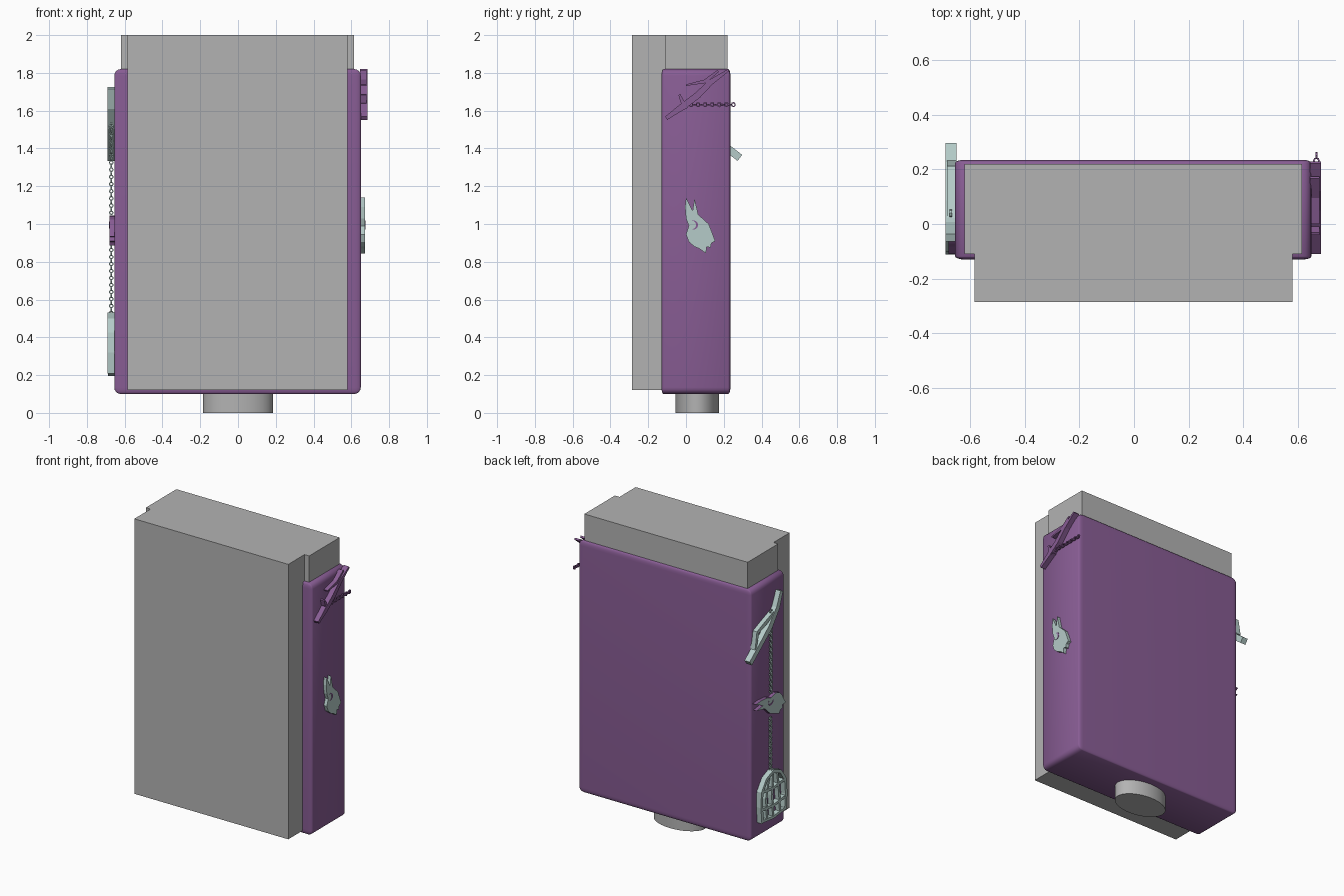
import bpy, bmesh, math
from mathutils import Vector, Matrix

if "Cube" in bpy.data.objects:
    bpy.data.objects.remove(bpy.data.objects["Cube"], do_unlink=True)


def material(name, rgb):
    m = bpy.data.materials.new(name)
    m.use_nodes = True
    m.diffuse_color = (*rgb, 1)
    m.node_tree.nodes["Principled BSDF"].inputs["Base Color"].default_value = (*rgb, 1)
    return m


GREY = material("plain grey", (0.45, 0.45, 0.45))
PURPLE = material("purple", (0.25, 0.11, 0.3))
PALE = material("pale mint", (0.46, 0.6, 0.58))


def finish(name, bm, *mats):
    bmesh.ops.recalc_face_normals(bm, faces=bm.faces)
    mesh = bpy.data.meshes.new(name)
    bm.to_mesh(mesh)
    bm.free()
    ob = bpy.data.objects.new(name, mesh)
    bpy.context.collection.objects.link(ob)
    for m in mats:
        mesh.materials.append(m)
    return ob


def smooth(ob, angle):
    bpy.ops.object.select_all(action="DESELECT")
    ob.select_set(True)
    bpy.context.view_layer.objects.active = ob
    bpy.ops.object.shade_smooth_by_angle(angle=math.radians(angle))


def add_box(bm, lo, hi):
    lo, hi = Vector(lo), Vector(hi)
    mat = Matrix.Translation((lo + hi) / 2) @ Matrix.Diagonal((*(hi - lo), 1))
    return bmesh.ops.create_cube(bm, size=1, matrix=mat)


def extrude_outline(bm, pts, x0, x1):
    """Solid plate from a (y, z) outline between two x positions."""
    face = bm.faces.new([bm.verts.new((x0, y, z)) for y, z in pts])
    res = bmesh.ops.extrude_face_region(bm, geom=[face], use_keep_orig=True)
    for v in res["geom"]:
        if isinstance(v, bmesh.types.BMVert):
            v.co.x = x1


def strip(bm, pts, widths, x0, x1):
    """Tapered flat bar following a (y, z) path."""
    pts = [Vector(p) for p in pts]
    left, right = [], []
    for i, p in enumerate(pts):
        d = (pts[min(i + 1, len(pts) - 1)] - pts[max(i - 1, 0)]).normalized()
        w = widths[i] if isinstance(widths, (list, tuple)) else widths
        n = Vector((-d.y, d.x)) * w / 2
        left.append(p + n)
        right.append(p - n)
    extrude_outline(bm, left + right[::-1], x0, x1)


def chain(name, start, end, count, x, mat):
    """Row of overlapping links, alternately flat and on edge."""
    bm = bmesh.new()
    a, b = Vector(start), Vector(end)
    d = (b - a).normalized()
    n = Vector((-d.y, d.x))
    half = (b - a).length / count * 0.66
    seg = 8
    for k in range(count):
        c = a.lerp(b, (k + 0.5) / count)
        rings = []
        for i in range(seg):
            t = 2 * math.pi * i / seg
            ring = []
            for s, h in ((1, -1), (1, 1), (0.5, 1), (0.5, -1)):
                along = half * math.cos(t) * s
                across = 0.014 * math.sin(t) * s
                lift = 0.004 * h
                if k % 2:
                    across, lift = lift, across * 0.9
                p = c + d * along + n * across
                ring.append(bm.verts.new((x + lift, p.x, p.y)))
            rings.append(ring)
        for i in range(seg):
            r, q = rings[i], rings[(i + 1) % seg]
            for j in range(4):
                bm.faces.new((r[j], r[(j + 1) % 4], q[(j + 1) % 4], q[j]))
    finish(name, bm, mat)


# Inner block: wide back section and narrower slab projecting at the front
bm = bmesh.new()
add_box(bm, (-0.62, -0.11, 0.12), (0.615, 0.22, 2.0))
add_box(bm, (-0.585, -0.285, 0.12), (0.58, -0.10, 2.0))
finish("inner_block", bm, GREY)

# Outer case: softened edges, tighter along depth
bm = bmesh.new()
add_box(bm, (-0.655, -0.39, 0.10), (0.65, 0.705, 1.82))
bmesh.ops.bevel(bm, geom=bm.edges[:], offset=0.035, segments=4, profile=0.5, affect="EDGES")
bmesh.ops.scale(bm, vec=(1, 1 / 3, 1), verts=bm.verts)
smooth(finish("outer_case", bm, PURPLE), 40)

# Oval foot
bm = bmesh.new()
bmesh.ops.create_cone(bm, cap_ends=True, segments=48, radius1=1, radius2=1, depth=0.11,
                      matrix=Matrix.Translation((0, 0.06, 0.055)) @ Matrix.Diagonal((0.185, 0.115, 1, 1)))
smooth(finish("oval_foot", bm, GREY), 40)

# Animal head silhouette, ears upwards, around its own centre
HEAD = [(.0, .15), (.035, .08), (.045, .145), (.065, .06), (.12, .01), (.14, -.04), (.155, -.08),
        (.135, -.09), (.13, -.115), (.11, -.11), (.105, -.145), (.07, -.12), (.045, -.11),
        (.015, -.085), (.0, -.045), (.015, .0), (.0, .04), (-.005, .1)]


def head(name, place, x0, x1, rim):
    bm = bmesh.new()
    extrude_outline(bm, [place(*p) for p in HEAD], x0, x1)
    bm.normal_update()
    for f in bm.faces:
        f.material_index = 0 if abs(f.normal.x) > 0.5 else rim
    finish(name, bm, PALE, PURPLE)
    # crescent eye plate
    arc = [math.radians(a) for a in range(-110, 111, 20)]
    pts = [(.04 + .024 * math.cos(a), .005 + .024 * math.sin(a)) for a in arc]
    pts += [(.033 + .02 * math.cos(a), .005 + .022 * math.sin(a)) for a in arc[::-1]]
    bm = bmesh.new()
    extrude_outline(bm, [place(*p) for p in pts], x1, x1 + math.copysign(0.002, x1))
    finish(name + "_eye", bm, PURPLE)


head("left_head", lambda y, z: (y, 0.99 + z), 0.645, 0.672, 0)
head("right_head", lambda y, z: (0.05 + z * 1.1, 1.04 - y), -0.65, -0.68, 1)

# Left branch with twigs, and its chain running backwards
bm = bmesh.new()
strip(bm, [(.225, 1.815), (.13, 1.75), (.06, 1.68), (-.02, 1.62), (-.105, 1.56)],
      (.012, .03, .035, .035, .02), 0.645, 0.685)
strip(bm, [(.17, 1.81), (.1, 1.755), (0, 1.735)], (.012, .02, .008), 0.645, 0.68)
strip(bm, [(-.035, 1.685), (-.02, 1.65), (0, 1.61)], (.01, .02, .02), 0.645, 0.68)
finish("left_branch", bm, PURPLE)
chain("left_chain", (-.02, 1.632), (.26, 1.632), 15, 0.668, PURPLE)

# Right branch with fork, and its chain hanging down
bm = bmesh.new()
strip(bm, [(-.05, 1.72), (-.01, 1.62), (.07, 1.52), (.17, 1.44), (.285, 1.35)],
      (.03, .04, .045, .04, .04), -0.65, -0.69)
strip(bm, [(0, 1.61), (.12, 1.56), (.2, 1.53), (.225, 1.42)],
      (.02, .03, .03, .015), -0.65, -0.685)
finish("right_branch", bm, PALE)
chain("right_chain_upper", (.04, 1.62), (.04, 1.05), 30, -0.671, PALE)
chain("right_chain_lower", (.045, .89), (.045, .52), 20, -0.671, PALE)

# Arched cage at the end of the chain
bm = bmesh.new()
strip(bm, [(-.09, .21), (-.1, .32), (-.09, .42), (-.04, .49), (.035, .52), (.11, .49), (.16, .42),
           (.165, .32), (.155, .21)], .022, -0.65, -0.69)
for y in (-.04, .035, .1):
    strip(bm, [(y, .21), (y + .01, .36), (y * .6 + .015, .5)], .018, -0.65, -0.685)
for z in (.22, .3, .42):
    strip(bm, [(-.1, z), (.035, z - .015), (.165, z)], .018, -0.65, -0.688)
finish("right_cage", bm, PALE)
